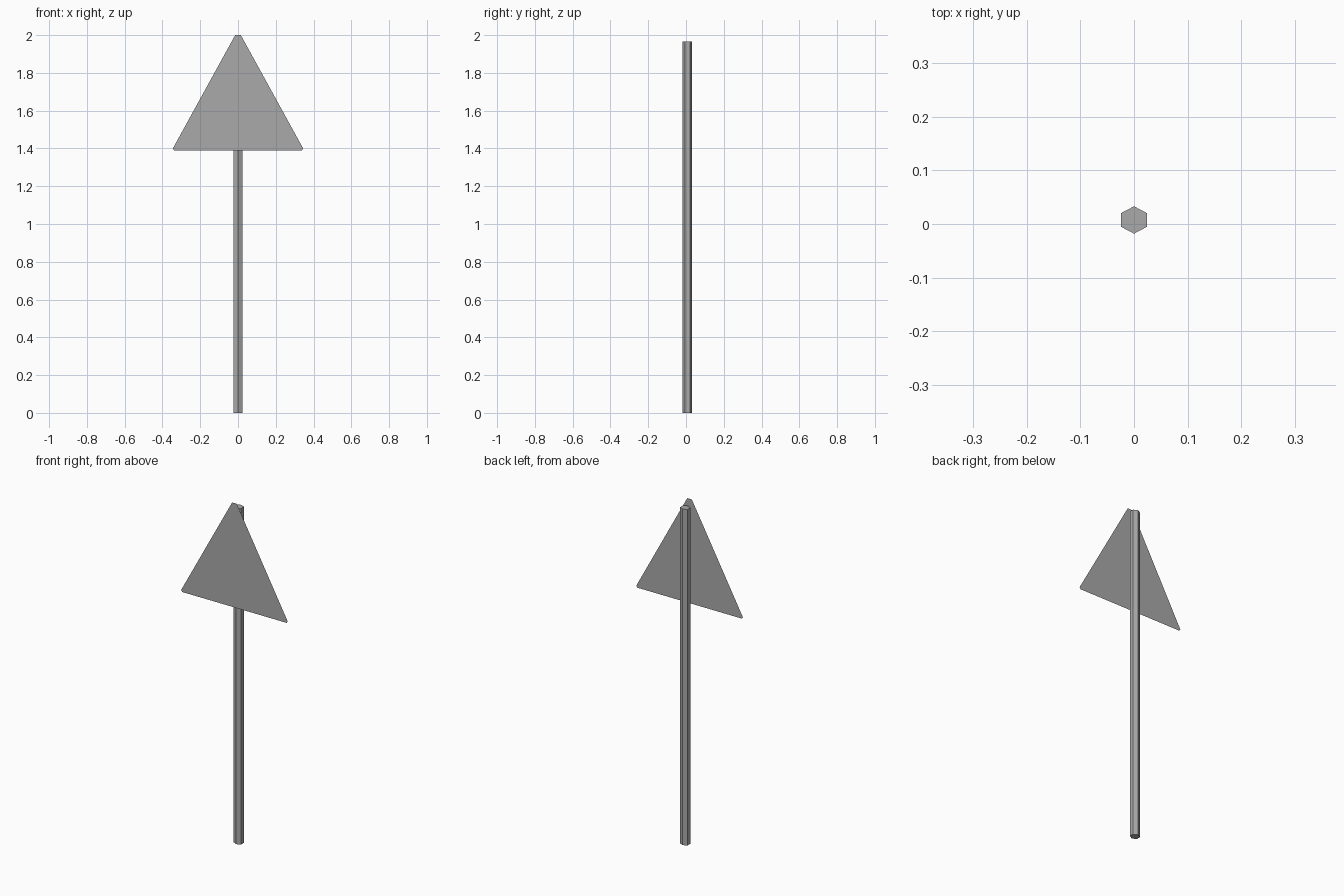
import bpy
import bmesh
from math import radians
from mathutils import Matrix

cube = bpy.data.objects.get("Cube")
if cube:
    bpy.data.objects.remove(cube)


def make_material(name, value):
    mat = bpy.data.materials.new(name)
    mat.use_nodes = True
    colour = (value, value, value, 1)
    mat.diffuse_color = colour
    mat.node_tree.nodes["Principled BSDF"].inputs["Base Color"].default_value = colour
    return mat


def finish(name, bm, mat):
    mesh = bpy.data.meshes.new(name)
    bm.to_mesh(mesh)
    bm.free()
    mesh.materials.append(mat)
    obj = bpy.data.objects.new(name, mesh)
    bpy.context.collection.objects.link(obj)
    return obj


grey = make_material("plain grey", 0.4)

# Six-sided post, with corners pointing to the front and back
POST_HEIGHT = 1.965
bm = bmesh.new()
bmesh.ops.create_cone(bm, cap_ends=True, segments=6, radius1=0.0255,
                      radius2=0.0255, depth=POST_HEIGHT)
xs = [v.co.x for v in bm.verts]
ys = [v.co.y for v in bm.verts]
if max(xs) > max(ys):
    bmesh.ops.rotate(bm, verts=bm.verts, matrix=Matrix.Rotation(radians(30), 3, "Z"))
bmesh.ops.scale(bm, verts=bm.verts, vec=(1.09, 1, 1))
post = finish("post", bm, grey)
post.location = (0, 0.0075, POST_HEIGHT / 2)

# Thin triangular sign plate with small clipped corners, just ahead of the post
half = [(0.015, 2.0), (0.345, 1.4), (0.338, 1.39)]
outline = half + [(-x, z) for x, z in reversed(half)]
bm = bmesh.new()
bm.faces.new([bm.verts.new((x, -0.033, z)) for x, z in reversed(outline)])
bmesh.ops.recalc_face_normals(bm, faces=bm.faces)
for face in bm.faces:
    if face.normal.y > 0:
        face.normal_flip()
finish("sign_plate", bm, grey)
